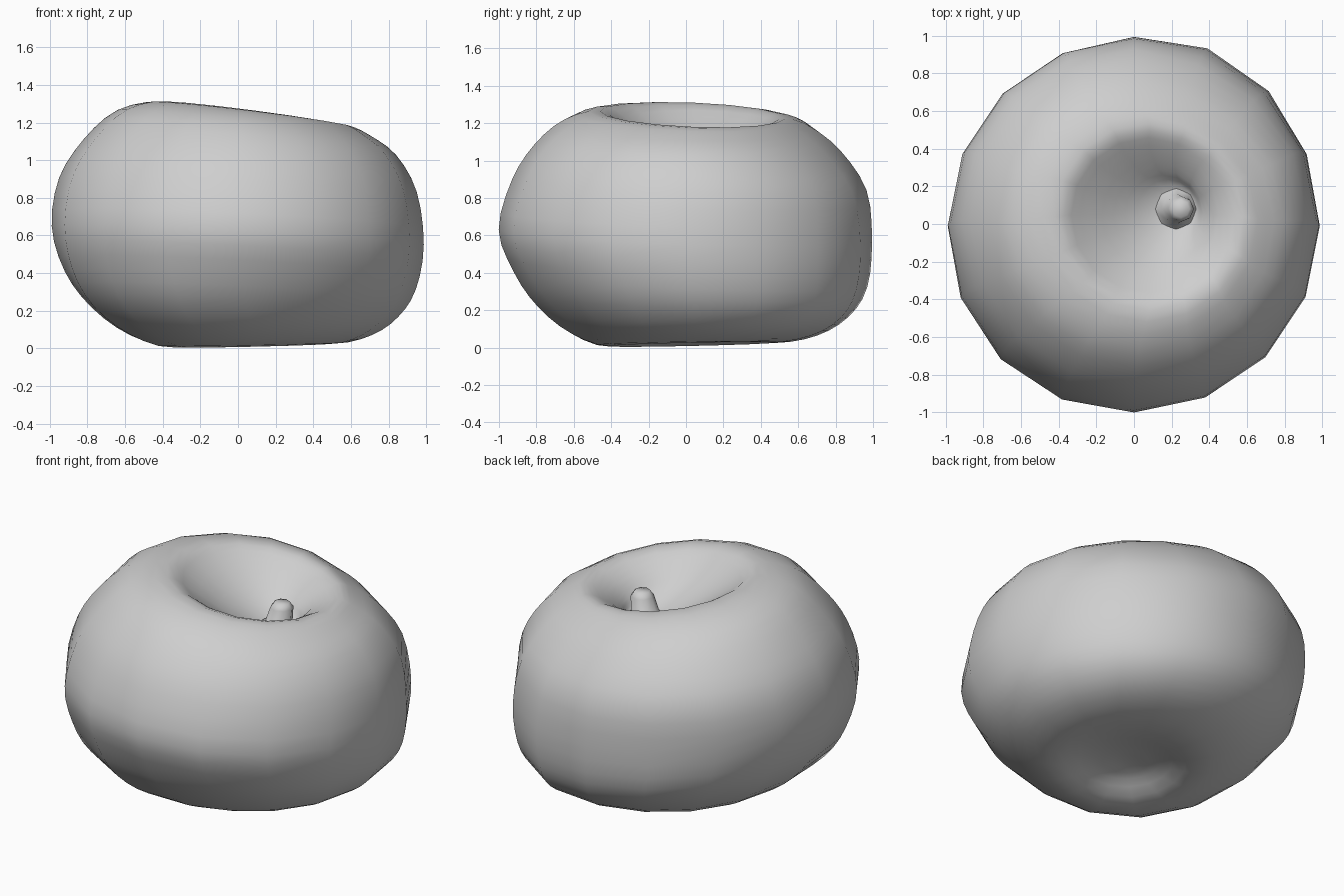
import bpy, bmesh, math
from mathutils import Vector

cube = bpy.data.objects.get("Cube")
if cube:
    bpy.data.objects.remove(cube)

# One soft grey for everything
grey = bpy.data.materials.new("light grey")
grey.use_nodes = True
colour = (0.62, 0.62, 0.62, 1)
grey.diffuse_color = colour
grey.node_tree.nodes["Principled BSDF"].inputs["Base Color"].default_value = colour


def smooth_rings(rings, steps):
    """Catmull-Rom interpolation between ring descriptions."""
    out = []
    last = len(rings) - 1
    for i in range(last):
        a, b = rings[max(i - 1, 0)], rings[i]
        c, d = rings[i + 1], rings[min(i + 2, last)]
        for s in range(steps):
            t = s / steps
            out.append([
                q + 0.5 * t * (r - p + t * (2*p - 5*q + 4*r - e + t * (3*(q - r) + e - p)))
                for p, q, r, e in zip(a, b, c, d)])
    out.append(rings[-1])
    return out


def lobe(angle, centre, power):
    return max(0, math.cos(angle - math.radians(centre))) ** power


def ring_skin(name, rings, sides, sharp_angle):
    """Skin rings of centre x, y, radius, z, slope x, y, back and front swelling."""
    bm = bmesh.new()
    loops = []
    for cx, cy, radius, z, sx, sy, back, front in rings:
        loop = []
        for k in range(sides):
            a = math.tau * k / sides
            r = radius * (1 + back * lobe(a, 63, 6) + front * lobe(a, 228, 4))
            x, y = r * math.cos(a), r * math.sin(a)
            loop.append(bm.verts.new(Vector((cx + x, cy + y, z + sx * x + sy * y))))
        loops.append(loop)
    for low, high in zip(loops, loops[1:]):
        for k in range(sides):
            n = (k + 1) % sides
            bm.faces.new((low[k], low[n], high[n], high[k]))
    bm.faces.new(reversed(loops[0]))
    bm.faces.new(loops[-1])
    bmesh.ops.recalc_face_normals(bm, faces=bm.faces)
    mesh = bpy.data.meshes.new(name)
    bm.to_mesh(mesh)
    bm.free()
    mesh.materials.append(grey)
    obj = bpy.data.objects.new(name, mesh)
    bpy.context.collection.objects.link(obj)
    bpy.ops.object.select_all(action='DESELECT')
    obj.select_set(True)
    bpy.context.view_layer.objects.active = obj
    bpy.ops.object.shade_smooth_by_angle(angle=math.radians(sharp_angle))


# Squat fruit body, leaning, with a dimple below and a deeper one on top
body = [
    (-.01, -.08, .04, .11, 0, 0, 0, 0),
    (.02, -.05, .2, .085, 0, 0, 0, 0),
    (.09, .04, .42, .018, .02, .02, .05, .18),
    (.08, .05, .63, .07, 0, -.01, .06, .18),
    (.05, .05, .8, .19, -.03, -.03, .05, .16),
    (.02, .03, .925, .36, -.05, -.04, .03, .08),
    (0, -.01, .987, .6, -.05, -.03, .035, .015),
    (0, .02, .95, .87, -.04, -.03, -.01, 0),
    (.01, .02, .83, 1.07, -.05, -.02, -.06, 0),
    (.03, .02, .67, 1.2, -.1, -.03, -.07, 0),
    (.08, .04, .5, 1.245, -.13, -.04, -.03, 0),
    (.08, .05, .37, 1.18, -.15, 0, 0, 0),
    (.13, .05, .24, 1.08, -.13, 0, 0, 0),
    (.2, .08, .13, 1, -.05, 0, 0, 0),
    (.22, .08, .03, .97, 0, 0, 0, 0),
]
ring_skin("fruit_body", smooth_rings(body, 3), 16, 60)

# Short leaning stem with a flared foot and a bevelled tip
stem = [
    (.22, .08, .13, .97, 0, 0, 0, 0),
    (.23, .08, .08, 1.02, 0, 0, 0, 0),
    (.25, .08, .068, 1.11, 0, 0, 0, 0),
    (.25, .08, .045, 1.14, 0, 0, 0, 0),
]
ring_skin("stem", stem, 8, 60)
